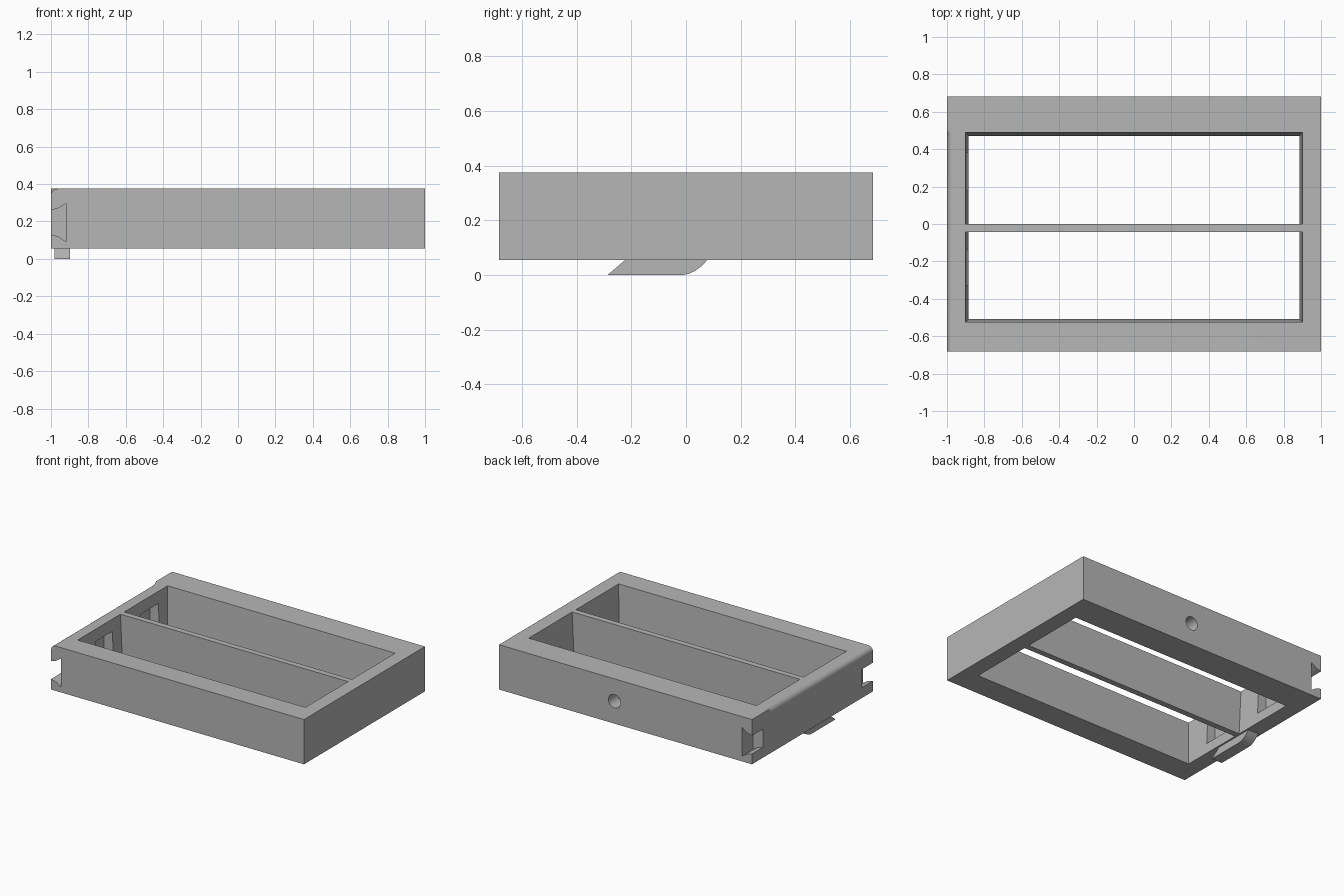
import bpy
import bmesh
from math import sin, cos, pi, radians

cube = bpy.data.objects.get("Cube")
if cube:
    bpy.data.objects.remove(cube, do_unlink=True)

gray = bpy.data.materials.new("plain gray")
gray.use_nodes = True
gray.diffuse_color = (0.47, 0.47, 0.47, 1)
gray.node_tree.nodes["Principled BSDF"].inputs["Base Color"].default_value = gray.diffuse_color


def loft(name, rings):
    """Closed solid joining rings that have the same number of points."""
    bm = bmesh.new()
    rows = [[bm.verts.new(p) for p in ring] for ring in rings]
    n = len(rows[0])
    for a, b in zip(rows, rows[1:]):
        for i in range(n):
            j = (i + 1) % n
            bm.faces.new((a[i], a[j], b[j], b[i]))
    bm.faces.new(rows[0])
    bm.faces.new(rows[-1])
    bmesh.ops.recalc_face_normals(bm, faces=bm.faces)
    mesh = bpy.data.meshes.new(name)
    bm.to_mesh(mesh)
    bm.free()
    mesh.materials.append(gray)
    obj = bpy.data.objects.new(name, mesh)
    bpy.context.collection.objects.link(obj)
    return obj


def rect(x0, x1, y0, y1, z):
    return [(x0, y0, z), (x1, y0, z), (x1, y1, z), (x0, y1, z)]


def box(name, x0, x1, y0, y1, z0, z1):
    return loft(name, [rect(x0, x1, y0, y1, z0), rect(x0, x1, y0, y1, z1)])


def activate(obj):
    bpy.ops.object.select_all(action='DESELECT')
    obj.select_set(True)
    bpy.context.view_layer.objects.active = obj


def cut(obj, cutter):
    cutter.hide_render = True
    mod = obj.modifiers.new("cut", 'BOOLEAN')
    mod.operation = 'DIFFERENCE'
    mod.solver = 'EXACT'
    mod.object = cutter
    activate(obj)
    bpy.ops.object.modifier_apply(modifier=mod.name)
    bpy.data.objects.remove(cutter, do_unlink=True)


BASE, TOP = 0.055, 0.375
W, D = 1.0, 0.683
frame = box("frame", -W, W, -D, D, BASE, TOP)

# Two tapered openings with a thin straight divider between them
low, high = BASE - 0.02, TOP + 0.02
for outer_low, outer_high, inner in ((0.469, 0.491, 0), (-0.506, -0.526, -0.042)):
    cut(frame, loft("opening_cutter", [
        rect(-0.884, 0.884, *sorted((outer_low, inner)), low),
        rect(-0.901, 0.901, *sorted((outer_high, inner)), high)]))

# Flared notches at both ends of the right side
MID = 0.195
half = [(-1.03, 0.065), (-1.0, 0.065), (-0.96, 0.076), (-0.92, 0.103)]
notch = [(x, MID + h) for x, h in half] + [(x, MID - h) for x, h in reversed(half)]
for y0, y1 in ((-0.72, -0.56), (0.56, 0.72)):
    cut(frame, loft("notch_cutter", [[(x, y, z) for x, z in notch] for y in (y0, y1)]))

# Pockets in the inner face of the right side
for y0, y1 in ((-0.33, -0.14), (0.18, 0.38)):
    cut(frame, box("pocket_cutter", -0.96, -0.85, y0, y1, 0.13, 0.29))

# Rounded upper edge on the right side, fading out near the back
rings = []
for y, r in ((-0.72, 0.035), (0.46, 0.035), (0.485, 0.022), (0.5, 0.002)):
    arc = [(-W + r - r * cos(a), y, TOP - r + r * sin(a))
           for a in (i * pi / 12 for i in range(7))]
    rings.append([(-W - 0.02, y, TOP - r)] + arc
                 + [(-W + r, y, TOP + 0.02), (-W - 0.02, y, TOP + 0.02)])
cut(frame, loft("edge_cutter", rings))

# Blind round hole in the back
cut(frame, loft("hole_cutter", [
    [(0.087 + 0.048 * cos(i * pi / 16), y, 0.215 + 0.048 * sin(i * pi / 16))
     for i in range(32)] for y in (0.58, 0.72)]))

# Catch under the right side, sloped in front and curved behind
catch = [(-0.22, BASE + 0.002), (-0.287, 0), (-0.015, 0), (0.01, 0.004),
         (0.035, 0.016), (0.06, 0.035), (0.08, BASE + 0.002)]
tab = loft("catch", [[(x, y, z) for y, z in catch] for x in (-0.98, -0.897)])

for obj in (frame, tab):
    activate(obj)
    bpy.ops.object.shade_smooth_by_angle(angle=radians(25))
